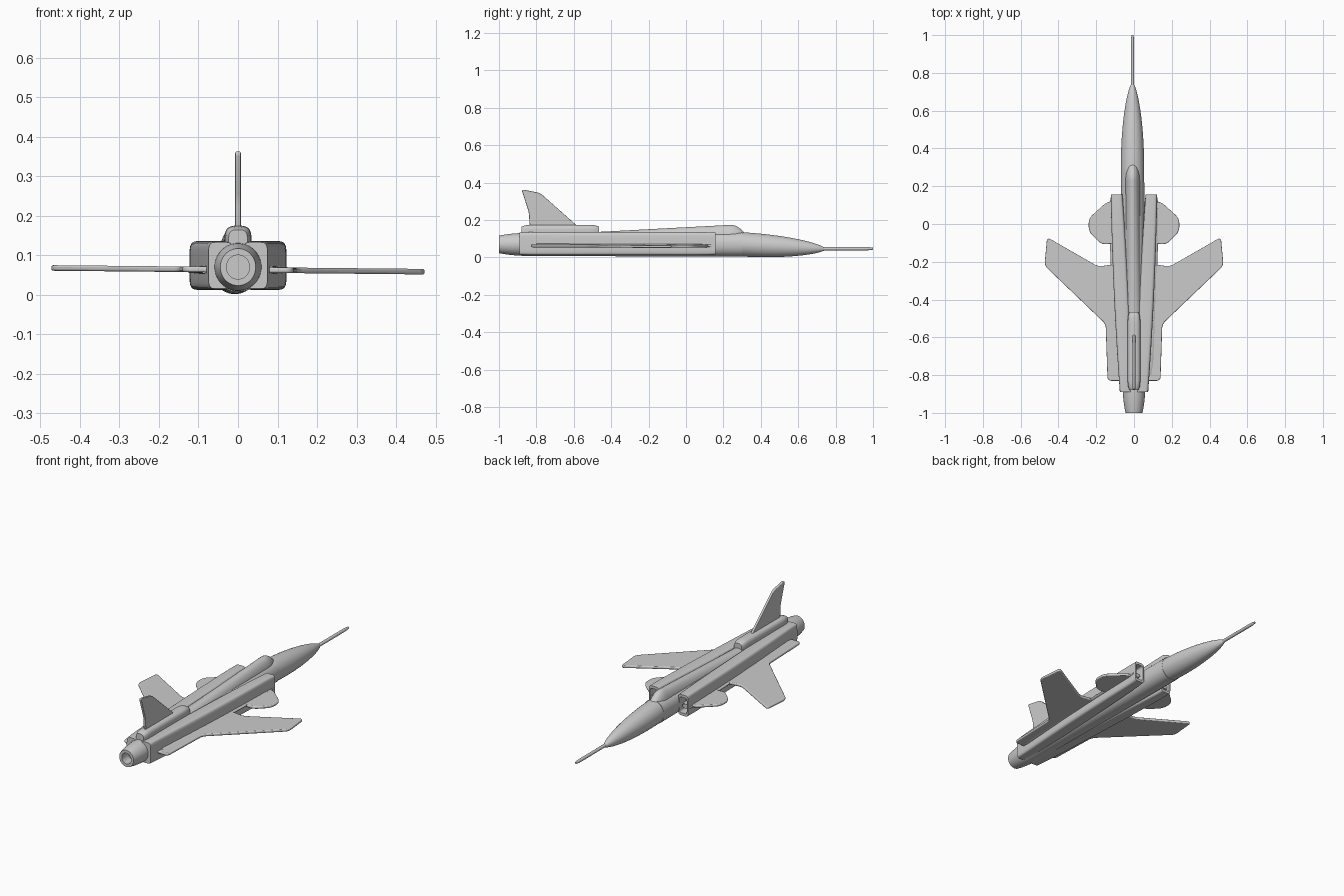
import bpy
import bmesh
from math import cos, sin, pi, sqrt, copysign, radians

default_cube = bpy.data.objects.get("Cube")
if default_cube:
    bpy.data.objects.remove(default_cube, do_unlink=True)

SHADE = (.6, .6, .6, 1)
grey = bpy.data.materials.new("light_grey")
grey.use_nodes = True
grey.diffuse_color = SHADE
grey.node_tree.nodes["Principled BSDF"].inputs["Base Color"].default_value = SHADE

# Shared measures of the aircraft
NOSE_SHIFT = -.008
AXIS = .07
RADIUS = .062
WING_LEVEL = .063
WING_TILT = .01
PLATE = .014


def finish(name, bm):
    mesh = bpy.data.meshes.new(name)
    bm.to_mesh(mesh)
    bm.free()
    mesh.materials.append(grey)
    obj = bpy.data.objects.new(name, mesh)
    bpy.context.collection.objects.link(obj)
    bpy.ops.object.select_all(action='DESELECT')
    obj.select_set(True)
    bpy.context.view_layer.objects.active = obj
    bpy.ops.object.shade_smooth_by_angle(angle=radians(40))
    return obj


def blend(start, end):
    return lambda t: start + (end - start) * t


def steady(value):
    return lambda t: value


def hollow(bm, cap, rim, depth):
    """Sink an opening into an end cap, leaving a lip around it."""
    middle = cap.calc_center_median()
    lip = bmesh.ops.extrude_discrete_faces(bm, faces=[cap])["faces"][0]
    for vert in lip.verts:
        vert.co = middle + (vert.co - middle) * rim
    floor = bmesh.ops.extrude_discrete_faces(bm, faces=[lip])["faces"][0]
    for vert in floor.verts:
        vert.co.y += depth


def loft(name, start, end, across, width, level, height, power=2, steps=12, mouth=None):
    """Skin rounded sections along y; every measure is a rule of t from start to end."""
    sides = 32
    bm = bmesh.new()
    rings = []
    for step in range(steps + 1):
        t = step / steps
        ring = []
        for side in range(sides):
            angle = 2 * pi * (side + .5) / sides
            c, s = cos(angle), sin(angle)
            x = across(t) + width(t) * copysign(abs(c) ** (2 / power), c)
            z = level(t) + height(t) * copysign(abs(s) ** (2 / power), s)
            ring.append(bm.verts.new((x, blend(start, end)(t), z)))
        rings.append(ring)
    for front, back in zip(rings, rings[1:]):
        for side in range(sides):
            after = (side + 1) % sides
            bm.faces.new((front[side], front[after], back[after], back[side]))
    caps = {"front": bm.faces.new(rings[0]), "back": bm.faces.new(rings[-1])}
    bmesh.ops.recalc_face_normals(bm, faces=bm.faces)
    if mouth:
        where, rim, depth = mouth
        hollow(bm, caps[where], rim, depth)
    return finish(name, bm)


def plate(name, outline, place, normal, rounding):
    """Thin surface with rounded corners and softened edges."""
    bm = bmesh.new()
    corners = [bm.verts.new(place(u, v)) for u, v in outline]
    bm.faces.new(corners)
    bmesh.ops.bevel(bm, geom=corners, offset=rounding, segments=4, profile=.5, affect='VERTICES')
    offset = [PLATE * part for part in normal]
    bmesh.ops.translate(bm, vec=[-part / 2 for part in offset], verts=bm.verts)
    thick = bmesh.ops.extrude_face_region(bm, geom=bm.faces[:])["geom"]
    bmesh.ops.translate(bm, vec=offset, verts=[v for v in thick if isinstance(v, bmesh.types.BMVert)])
    bmesh.ops.recalc_face_normals(bm, faces=bm.faces)
    obj = finish(name, bm)
    bevel = obj.modifiers.new("soft_edges", 'BEVEL')
    bevel.width = PLATE / 3
    bevel.segments = 3
    bevel.angle_limit = radians(50)


def ogive(size):
    """Nose curve that swells quickly from the tip and settles at full size."""
    return lambda t: size * sqrt(max(t * (2 - t), .01)) ** 1.3


def ease_at_ends(size, loss):
    """Constant size with rounded-off ends."""
    return lambda t: size * (1 - loss * abs(2 * t - 1) ** 12)


# Nose, and the belly behind it
loft("nose_cone", .75, .3, steady(NOSE_SHIFT), ogive(RADIUS),
     blend(.045, AXIS), ogive(.065), steps=20)
loft("fuselage", .3, -.88, blend(NOSE_SHIFT, 0), steady(RADIUS),
     steady(AXIS), blend(.066, RADIUS), power=2.2)

# Pitot probe
loft("nose_probe", 1, .7, steady(NOSE_SHIFT), ease_at_ends(.009, .4),
     steady(.047), ease_at_ends(.009, .4))


# Canopy rising steeply, then falling gently along the spine
def spine_height(t):
    return .08 * sin(pi / 2 * min(1, .03 + t * 9)) - .05 * t


def spine_width(t):
    return .04 * sin(pi / 2 * min(1, .2 + t * 7))


loft("canopy_spine", .34, -.6, blend(NOSE_SHIFT, 0), spine_width,
     steady(.1), spine_height, steps=50)

# Fairing under the fin
loft("fin_fairing", -.465, -.88, steady(0), ease_at_ends(.034, .3),
     steady(.14), ease_at_ends(.035, .3), power=3, steps=24)

# Exhaust nozzle with a hollow throat
loft("nozzle", -.86, -1, steady(0), lambda t: .06 - .015 * t * t,
     steady(AXIS), lambda t: .061 - .014 * t * t, mouth=("back", .65, .06))

# Outlines from root to tip and back
wing = [(0, -.2), (.19, -.225), (.46, -.07), (.474, -.22), (.15, -.53), (.14, -.83), (0, -.83)]
canard = [(0, .12), (.14, .12), (.24, .03), (.24, -.04), (.17, -.11), (0, -.09)]

for side, sign in (("left", 1), ("right", -1)):
    # Boxy intake trunk with a recessed mouth, closing in towards the tail
    def trunk_middle(t):
        return sign * (.092 - .048 * t)

    def trunk_width(t):
        return .031 + .03 * t * (1 - t)

    loft(side + "_intake", .157, -.89, trunk_middle, trunk_width,
         steady(.074), ease_at_ends(RADIUS, .05), power=6, steps=24, mouth=("front", .75, -.06))

    # Narrow fairing along the trunk at wing height
    loft(side + "_wing_root", .14, -.8, blend(sign * .1, sign * .07), ease_at_ends(.035, .3),
         steady(WING_LEVEL), steady(.012))

    def lay_flat(u, v):
        return sign * u, v, WING_LEVEL - WING_TILT * sign * u

    # Forward-swept wing with its tail strake, and the canard ahead
    plate(side + "_wing", wing, lay_flat, (0, 0, 1), .02)
    plate(side + "_canard", canard, lay_flat, (0, 0, 1), .025)

# Upright tail fin
fin = [(-.56, .15), (-.78, .345), (-.88, .365), (-.84, .24), (-.835, .15)]
plate("tail_fin", fin, lambda u, v: (0, u, v), (1, 0, 0), .015)
